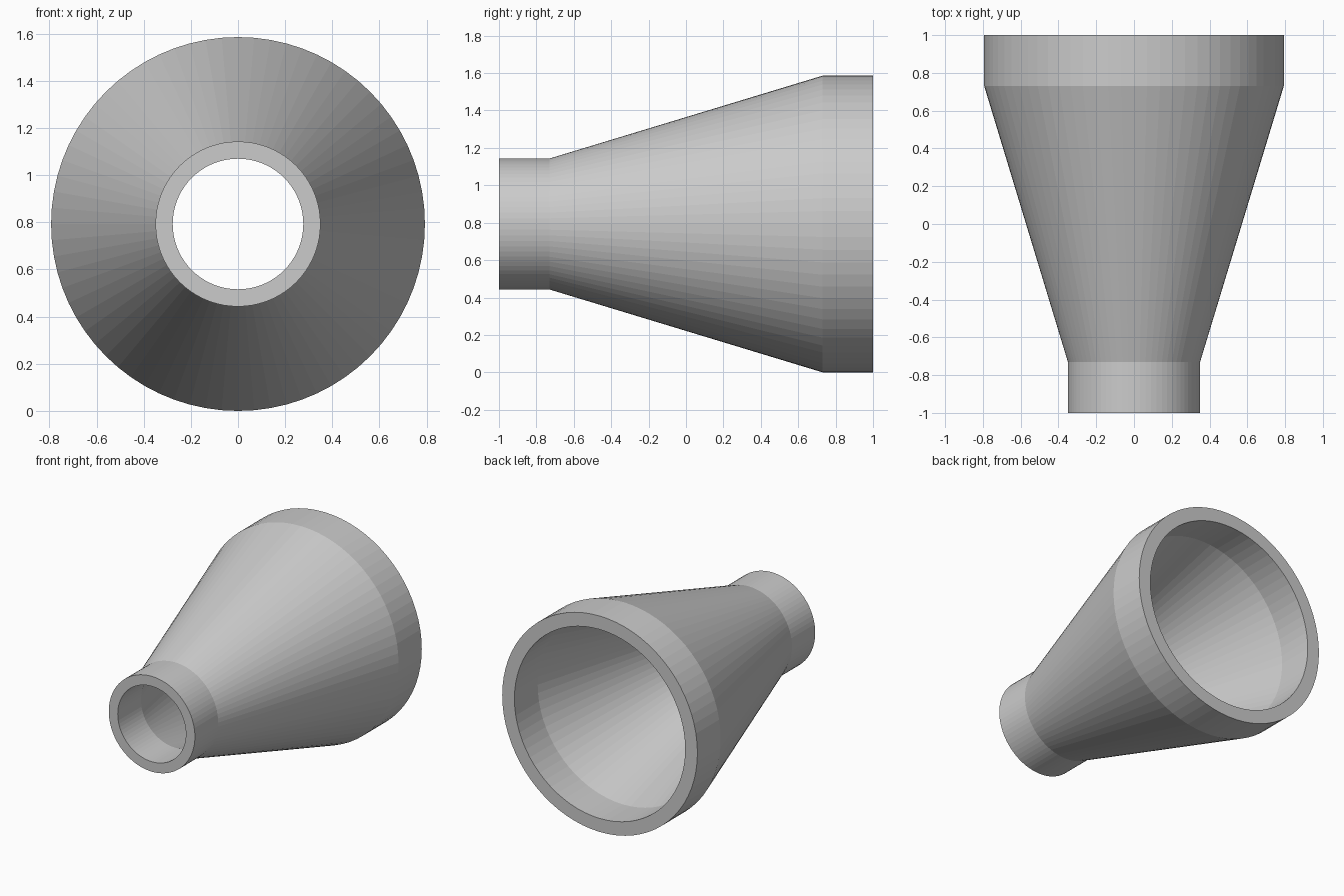
import bpy, bmesh, math

if "Cube" in bpy.data.objects:
    bpy.data.objects.remove(bpy.data.objects["Cube"])

SIDES = 72
CENTRE_Z = 0.793

# Closed wall profile as (radius, y): outside front to back, then the bore back to front
PROFILE = [
    (0.35, -1.0), (0.35, -0.73), (0.793, 0.73), (0.793, 1.0),
    (0.694, 1.0), (0.694, 0.73), (0.277, -0.73), (0.277, -1.0),
]


def revolve(name, profile, sides):
    """Spin a closed profile around the y axis into a hollow body."""
    bm = bmesh.new()
    rings = []
    for i in range(sides):
        a = 2 * math.pi * i / sides
        rings.append([bm.verts.new((r * math.cos(a), y, r * math.sin(a) + CENTRE_Z))
                      for r, y in profile])
    n = len(profile)
    for i in range(sides):
        a, b = rings[i], rings[(i + 1) % sides]
        for j in range(n):
            k = (j + 1) % n
            bm.faces.new((a[j], a[k], b[k], b[j]))
    bmesh.ops.recalc_face_normals(bm, faces=bm.faces)
    mesh = bpy.data.meshes.new(name)
    bm.to_mesh(mesh)
    bm.free()
    obj = bpy.data.objects.new(name, mesh)
    bpy.context.collection.objects.link(obj)
    return obj


# Hollow pipe reducer with a narrow front collar and wide back collar
revolve("pipe_reducer", PROFILE, SIDES)
